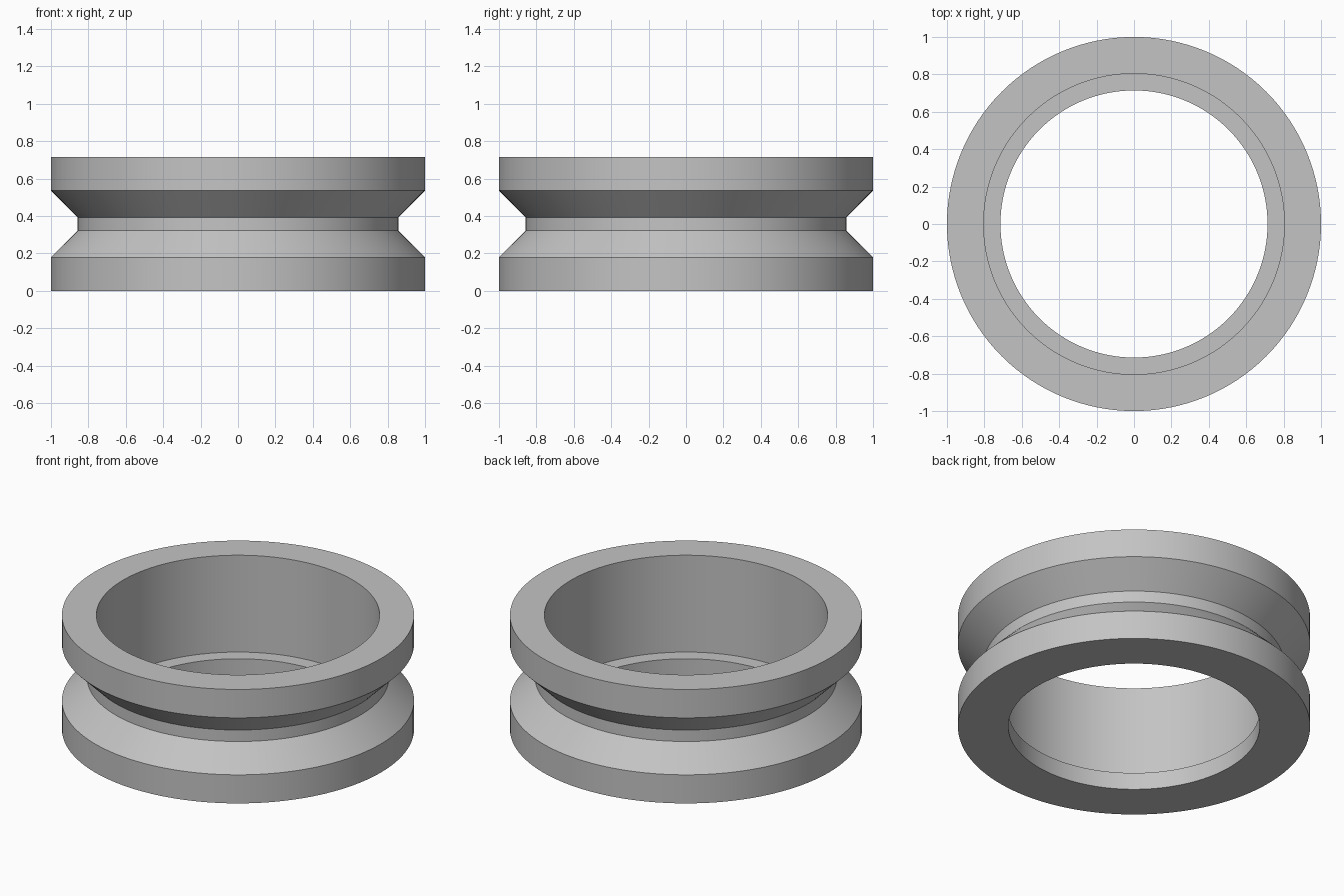
import bpy
import bmesh
from math import radians, tau
from mathutils import Matrix, Vector

cube = bpy.data.objects.get("Cube")
if cube:
    bpy.data.objects.remove(cube, do_unlink=True)

# Single plain grey
grey = bpy.data.materials.new("plain_grey")
grey.use_nodes = True
colour = (0.55, 0.55, 0.55, 1)
grey.diffuse_color = colour
grey.node_tree.nodes["Principled BSDF"].inputs["Base Color"].default_value = colour

# Half section as (radius, height): bore with retaining lip, outside with V groove
profile = [
    (0.714, 0), (1, 0), (1, 0.179), (0.857, 0.321), (0.857, 0.393),
    (1, 0.536), (1, 0.714), (0.804, 0.714), (0.804, 0.107), (0.714, 0.107),
]


def lathe(name, section, material, steps=128):
    """Turn a closed section around the z axis."""
    bm = bmesh.new()
    rings = []
    for i in range(steps):
        turn = Matrix.Rotation(tau * i / steps, 3, 'Z')
        rings.append([bm.verts.new(turn @ Vector((r, 0, z))) for r, z in section])
    for i, ring in enumerate(rings):
        after = rings[(i + 1) % steps]
        for j in range(len(section)):
            k = (j + 1) % len(section)
            bm.faces.new((ring[j], after[j], after[k], ring[k]))
    bmesh.ops.recalc_face_normals(bm, faces=bm.faces)
    mesh = bpy.data.meshes.new(name)
    bm.to_mesh(mesh)
    bm.free()
    mesh.materials.append(material)
    obj = bpy.data.objects.new(name, mesh)
    bpy.context.collection.objects.link(obj)
    return obj


# Grooved ring, smooth around and sharp at the section corners
ring = lathe("grooved_ring", profile, grey)
bpy.ops.object.select_all(action='DESELECT')
ring.select_set(True)
bpy.context.view_layer.objects.active = ring
bpy.ops.object.shade_smooth_by_angle(angle=radians(30))
